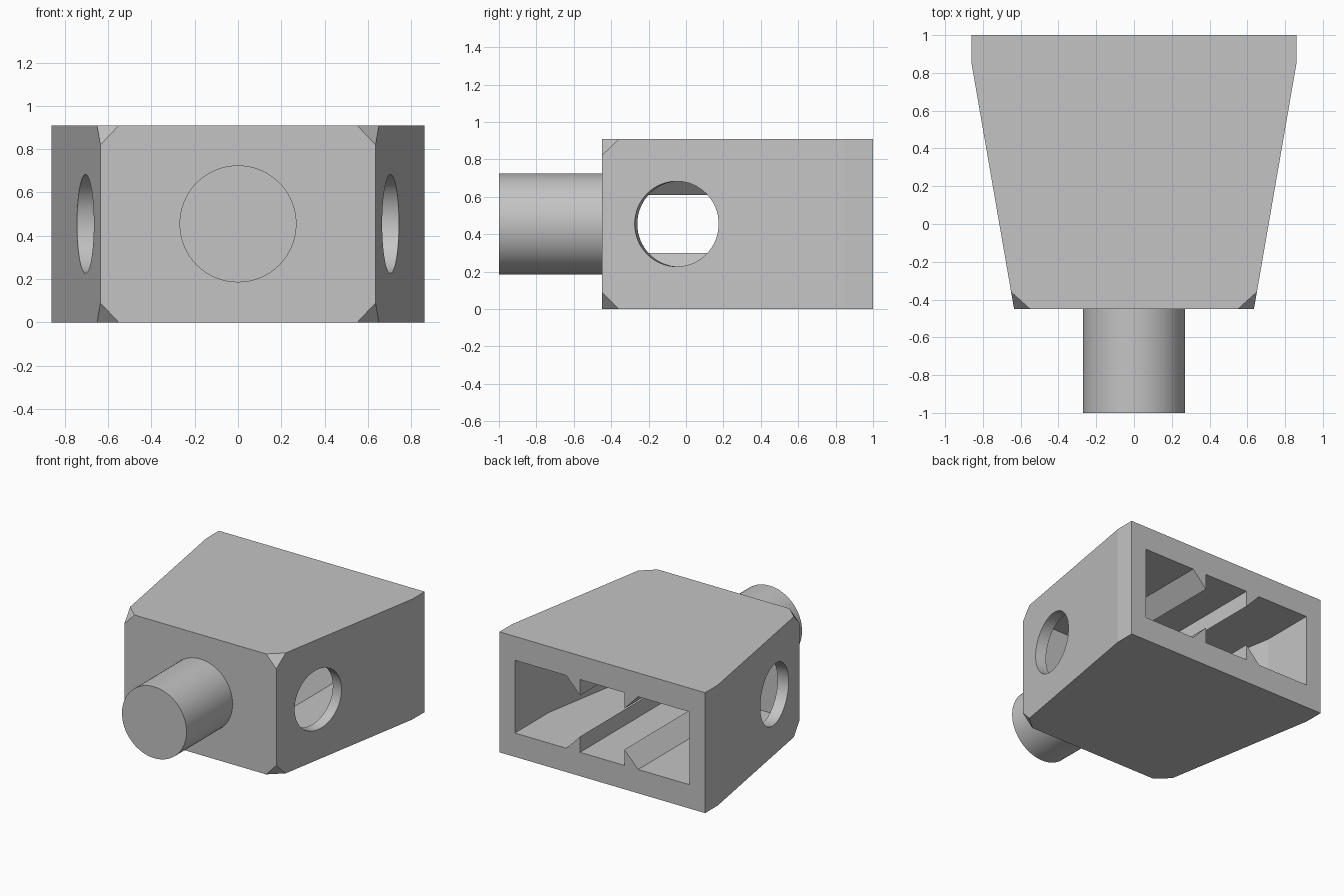
import bpy, bmesh, math
from mathutils import Vector

cube = bpy.data.objects.get("Cube")
if cube:
    bpy.data.objects.remove(cube, do_unlink=True)

grey = bpy.data.materials.new("light_grey")
grey.use_nodes = True
COLOUR = (0.55, 0.55, 0.55, 1)
grey.diffuse_color = COLOUR
grey.node_tree.nodes["Principled BSDF"].inputs["Base Color"].default_value = COLOUR

HEIGHT = 0.91
MID = HEIGHT / 2
SLOPE = 0.225 / 1.3  # taper of the side walls


def finish(name, bm):
    bmesh.ops.recalc_face_normals(bm, faces=bm.faces[:])
    mesh = bpy.data.meshes.new(name)
    bm.to_mesh(mesh)
    bm.free()
    mesh.materials.append(grey)
    obj = bpy.data.objects.new(name, mesh)
    bpy.context.collection.objects.link(obj)
    return obj


def prism(points, offset):
    """Extrude a closed polygon by the offset vector."""
    bm = bmesh.new()
    face = bm.faces.new([bm.verts.new(p) for p in points])
    ext = bmesh.ops.extrude_face_region(bm, geom=[face])
    verts = [g for g in ext["geom"] if isinstance(g, bmesh.types.BMVert)]
    bmesh.ops.translate(bm, vec=Vector(offset), verts=verts)
    bmesh.ops.recalc_face_normals(bm, faces=bm.faces[:])
    return bm


def mirrored_plan(half, z):
    return [(x, y, z) for x, y in half] + [(-x, y, z) for x, y in reversed(half)]


def cylinder(name, radius, depth, centre, axis):
    bpy.ops.mesh.primitive_cylinder_add(vertices=64, radius=radius, depth=depth, location=centre)
    obj = bpy.context.object
    obj.name = name
    obj.rotation_euler = Vector(axis).to_track_quat("Z", "Y").to_euler()
    obj.data.materials.append(grey)
    return obj


def cut(target, cutter):
    cutter.hide_render = True
    mod = target.modifiers.new("cut", "BOOLEAN")
    mod.operation = "DIFFERENCE"
    mod.solver = "EXACT"
    mod.object = cutter
    bpy.context.view_layer.objects.active = target
    bpy.ops.object.modifier_apply(modifier=mod.name)
    bpy.data.objects.remove(cutter, do_unlink=True)


def smooth(obj):
    bpy.ops.object.select_all(action="DESELECT")
    obj.select_set(True)
    bpy.context.view_layer.objects.active = obj
    bpy.ops.object.shade_smooth_by_angle(angle=math.radians(8))


# Tapered housing
bm = prism(mirrored_plan([(0.86, 1), (0.86, 0.85), (0.635, -0.45)], 0), (0, 0, HEIGHT))

# Clipped front corners
for sx in (1, -1):
    for sz in (1, -1):
        a, b, c = (Vector((sx * x, y, MID + sz * (z - MID))) for x, y, z in
                   ((0.55, -0.45, HEIGHT), (0.65, -0.36, HEIGHT), (0.635, -0.45, 0.82)))
        normal = (b - a).cross(c - a)
        if normal.x * sx < 0:
            normal.negate()
        cut_geom = bmesh.ops.bisect_plane(bm, geom=bm.verts[:] + bm.edges[:] + bm.faces[:],
                                          plane_co=a, plane_no=normal, clear_outer=True)
        edges = [g for g in cut_geom["geom_cut"] if isinstance(g, bmesh.types.BMEdge)]
        bmesh.ops.holes_fill(bm, edges=edges)
housing = finish("housing", bm)

# Cavity open at the back, with four wedge rails left standing inside
FRONT = -0.27
half = [(0.73, 1.1), (0.73, 0.59), (0.73 - SLOPE * (0.59 - FRONT), FRONT)]
cavity = finish("cavity_cutter", prism(mirrored_plan(half, 0.18), (0, 0, HEIGHT - 0.36)))
for sx in (1, -1):
    for sz in (1, -1):
        profile = [(0.185, 0.1), (0.185, 0.3), (0.3, 0.18), (0.3, 0.1)]
        points = [(sx * x, -0.5, MID + sz * (z - MID)) for x, z in profile]
        cut(cavity, finish("rail_cutter", prism(points, (0, 2, 0))))
cut(housing, cavity)

# Round holes square to the side walls
for sx in (1, -1):
    cut(housing, cylinder("hole_cutter", 0.228, 0.3, (sx * 0.704, -0.05, MID), (sx, -SLOPE, 0)))
smooth(housing)

# Front pin
pin = cylinder("pin", 0.27, 0.57, (0, -0.715, MID), (0, -1, 0))
smooth(pin)
